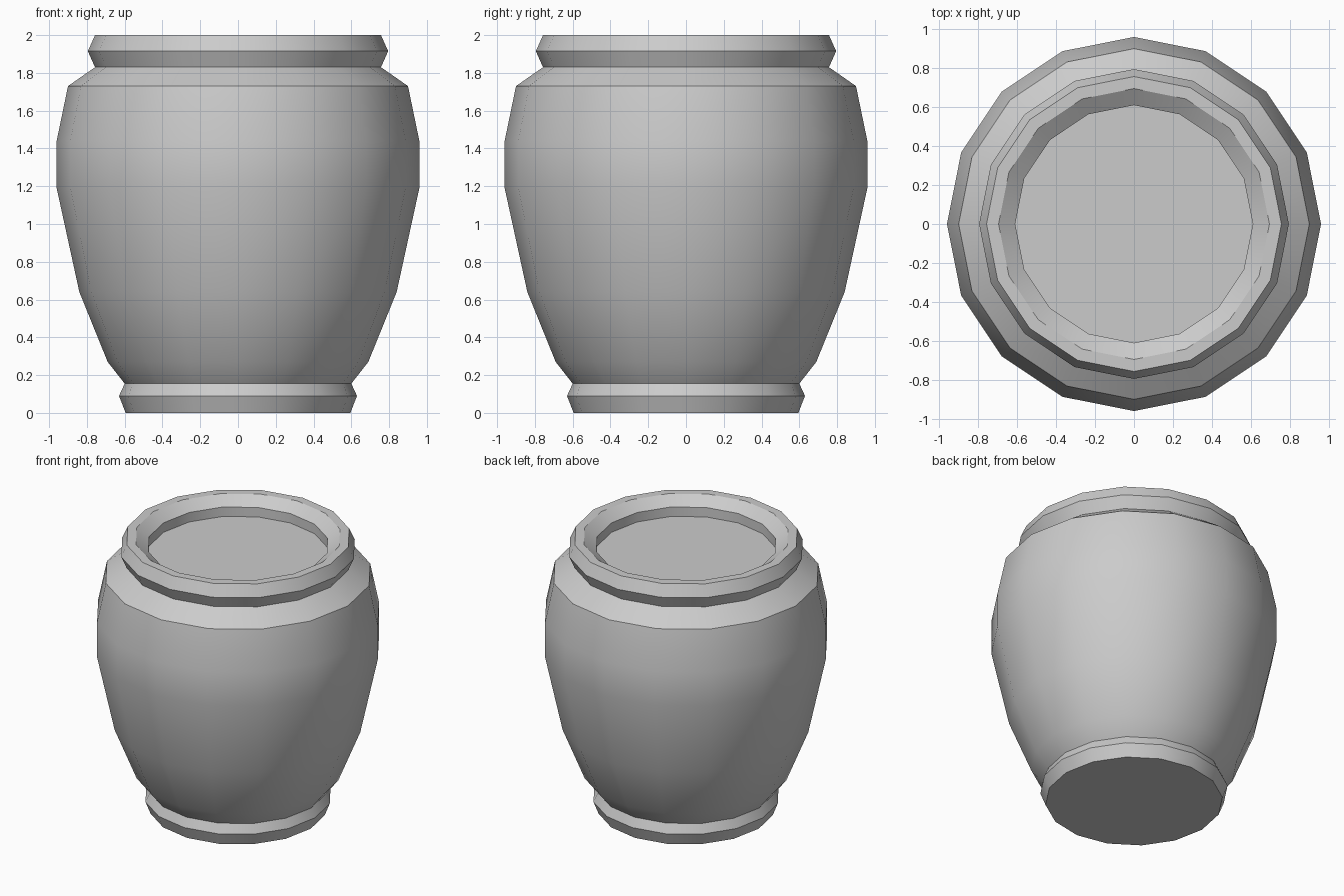
import bpy, bmesh
from math import cos, sin, pi, radians

if "Cube" in bpy.data.objects:
    bpy.data.objects.remove(bpy.data.objects["Cube"])

SIDES = 16


def lathe(name, profile):
    """Revolve (radius, z) points around z and cap both ends."""
    bm = bmesh.new()
    rings = [[bm.verts.new((r * cos(2 * pi * i / SIDES), r * sin(2 * pi * i / SIDES), z))
              for i in range(SIDES)] for r, z in profile]
    for low, high in zip(rings, rings[1:]):
        for i in range(SIDES):
            j = (i + 1) % SIDES
            bm.faces.new((low[i], low[j], high[j], high[i]))
    bm.faces.new(rings[0][::-1])
    bm.faces.new(rings[-1])
    mesh = bpy.data.meshes.new(name)
    bm.to_mesh(mesh)
    bm.free()
    obj = bpy.data.objects.new(name, mesh)
    bpy.context.collection.objects.link(obj)
    bpy.ops.object.select_all(action='DESELECT')
    obj.select_set(True)
    bpy.context.view_layer.objects.active = obj
    bpy.ops.object.shade_smooth_by_angle(angle=radians(30))
    return obj


foot = [(0.595, 0), (0.63, 0.09), (0.60, 0.155)]
belly = [(0.69, 0.27), (0.84, 0.64), (0.96, 1.19), (0.96, 1.44), (0.90, 1.73)]
rim = [(0.757, 1.83), (0.795, 1.915), (0.757, 2.0), (0.695, 2.0)]
# Sloped lip, short inner wall and the flat fill of the mouth
mouth = [(0.61, 1.94), (0.61, 1.87)]

lathe("pot", foot + belly + rim + mouth)
